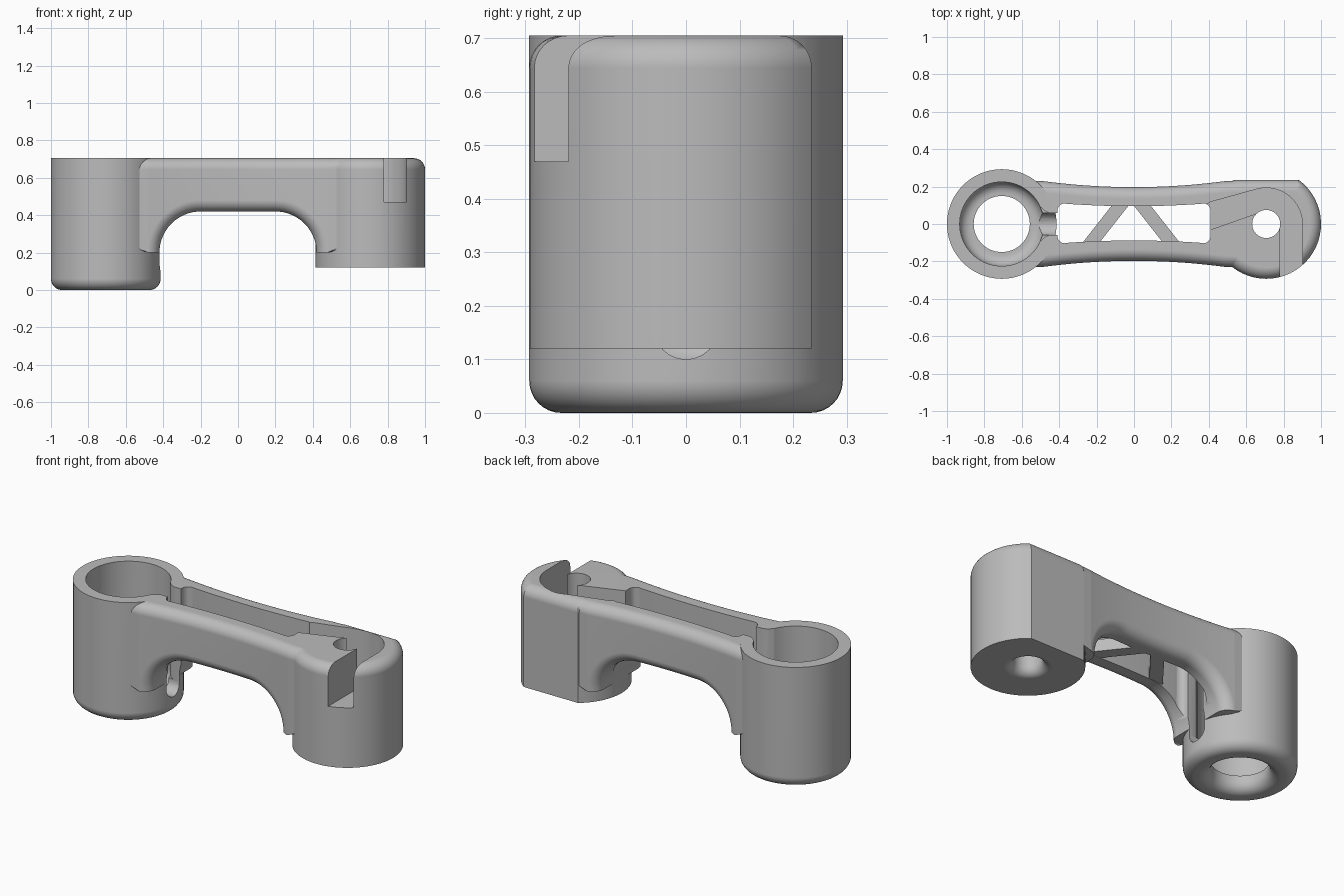
import bpy, bmesh
from math import sin, cos, pi, asin, radians
from mathutils import Vector

if "Cube" in bpy.data.objects:
    bpy.data.objects.remove(bpy.data.objects["Cube"], do_unlink=True)

H = 0.705        # overall height
R = 0.293        # boss radius
CX = 0.707       # boss centre distance
FIL = 0.06       # fillet radius
BASE = 0.12      # underside of the right boss

grey = bpy.data.materials.new("plain grey")
grey.use_nodes = True
grey.diffuse_color = (0.5, 0.5, 0.5, 1)
grey.node_tree.nodes["Principled BSDF"].inputs["Base Color"].default_value = (0.5, 0.5, 0.5, 1)


def finish(name, bm):
    bmesh.ops.recalc_face_normals(bm, faces=bm.faces[:])
    mesh = bpy.data.meshes.new(name)
    bm.to_mesh(mesh)
    bm.free()
    mesh.materials.append(grey)
    ob = bpy.data.objects.new(name, mesh)
    bpy.context.scene.collection.objects.link(ob)
    return ob


def arc(cx, cy, r, a0, a1, n=8):
    angles = [radians(a0 + (a1 - a0) * i / n) for i in range(n + 1)]
    return [(cx + r * cos(a), cy + r * sin(a)) for a in angles]


def prism(name, pts, lo, hi, along_x=False, round_top=0):
    """Extrude a flat outline along z, or along x when it is given as (y, z)."""
    def place(p, h):
        return (h, p[0], p[1]) if along_x else (p[0], p[1], h)
    bm = bmesh.new()
    a = [bm.verts.new(place(p, lo)) for p in pts]
    b = [bm.verts.new(place(p, hi)) for p in pts]
    bm.faces.new(a)
    top = bm.faces.new(b)
    for i in range(len(pts)):
        j = (i + 1) % len(pts)
        bm.faces.new((a[i], a[j], b[j], b[i]))
    bmesh.ops.recalc_face_normals(bm, faces=bm.faces[:])
    if round_top:
        bmesh.ops.bevel(bm, geom=list(top.edges), offset=round_top, segments=8,
                        profile=0.5, affect='EDGES')
    return finish(name, bm)


def lathe(name, profile, cx, steps=72):
    bm = bmesh.new()
    vs = [bm.verts.new((cx + r, 0, z)) for r, z in profile]
    es = [bm.edges.new(pair) for pair in zip(vs, vs[1:])]
    bmesh.ops.spin(bm, geom=vs + es, cent=(cx, 0, 0), axis=(0, 0, 1),
                   angle=2 * pi, steps=steps, use_duplicate=False)
    bmesh.ops.remove_doubles(bm, verts=bm.verts[:], dist=1e-5)
    return finish(name, bm)


def combine(target, other, op):
    other.hide_render = True
    mod = target.modifiers.new(op.lower(), 'BOOLEAN')
    mod.operation = op
    mod.solver = 'EXACT'
    mod.object = other
    bpy.context.view_layer.objects.active = target
    bpy.ops.object.modifier_apply(modifier=mod.name)
    bpy.data.objects.remove(other, do_unlink=True)


def arm_width(x):
    return min(0.197 + 0.037 * (x / 0.52) ** 2, 0.234)


# Arched arm: rounded sections lofted along the arch (x, z, normal x, normal z)
half = [(-0.6, 0.2, 0, 1)]
for nx, nz in arc(0, 0, 1, 180, 90, 16):
    half.append((-0.2 + 0.22 * nx, 0.2 + 0.22 * nz, nx, nz))
half += [(x, 0.42, 0, 1) for x in (-0.15, -0.1, -0.05)]
stations = half + [(0, 0.42, 0, 1)] + [(-x, z, -nx, nz) for x, z, nx, nz in reversed(half)]

bm = bmesh.new()
rings = []
for bx, bz, nx, nz in stations:
    side = []
    for c, s in arc(0, 0, 1, -90, 0):
        x = bx + nx * FIL * (1 + s)
        side.append(Vector((x, arm_width(x) - FIL * (1 - c), bz + nz * FIL * (1 + s))))
    tx = bx + nx * FIL
    for c, s in arc(0, 0, 1, 0, 90):
        side.append(Vector((tx, arm_width(tx) - FIL * (1 - c), H - FIL * (1 - s))))
    other = [Vector((p.x, -p.y, p.z)) for p in reversed(side)]
    rings.append([bm.verts.new(p) for p in side + other])
for a, b in zip(rings, rings[1:]):
    for i in range(len(a)):
        j = (i + 1) % len(a)
        bm.faces.new((a[i], a[j], b[j], b[i]))
bm.faces.new(rings[0])
bm.faces.new(rings[-1])
body = finish("link_body", bm)

# Left boss with a rounded foot
left = lathe("left_boss", [(0, 0)] + arc(R - FIL, FIL, FIL, -90, 0) + [(R, H), (0, H)], -CX)
combine(body, left, 'UNION')

# Right boss with a flat back and a rounded top rim
chord = asin(0.235 / R) * 180 / pi
right = prism("right_boss", arc(CX, 0, R, 180 - chord, 360 + chord, 44), BASE, H, round_top=FIL)
combine(body, right, 'UNION')

# Stepped bore in the left boss
bore = lathe("bore_cutter", [(0, -0.02), (0.212, -0.02)] + arc(0.21, FIL, FIL, 270, 180)
             + [(0.15, 0.09)] + arc(0.165, 0.15, FIL, -90, 0) + [(0.225, 0.8), (0, 0.8)], -CX)
combine(body, bore, 'DIFFERENCE')

# Pin hole in the right boss, flared at the bottom
pin = lathe("pin_hole_cutter", [(0, 0.1), (0.127, 0.1)] + arc(0.125, 0.17, 0.05, 270, 180)
            + [(0.075, 0.8), (0, 0.8)], CX, 48)
combine(body, pin, 'DIFFERENCE')

# Long window between the two side walls
xs = [-0.36 + 0.04 * i for i in range(19)]
upper = [(x, 0.095 + 0.1 * x * x) for x in xs]
lower = [(x, -0.088 - 0.1 * x * x) for x in reversed(xs)]
outline = (arc(-0.37, 0.07, 0.04, 180, 90, 6) + upper + arc(0.37, 0.07, 0.04, 90, 0, 6)
           + arc(0.37, -0.063, 0.04, 0, -90, 6) + lower + arc(-0.37, -0.063, 0.04, 270, 180, 6))
combine(body, prism("window_cutter", outline, -0.1, 0.8), 'DIFFERENCE')

# Slot from the bore to the window, flared towards the bore
slot = prism("slot_cutter", [(0.06, 0.8), (-0.06, 0.8)] + arc(0, 0.16, 0.06, 180, 360, 12),
             -0.53, -0.395, along_x=True)
combine(body, slot, 'DIFFERENCE')
flare = prism("flare_cutter", [(-0.51, -0.1), (-0.48, -0.072), (-0.455, -0.059),
                               (-0.455, 0.059), (-0.48, 0.072), (-0.51, 0.1)], 0.165, 0.82)
combine(body, flare, 'DIFFERENCE')

# Hooked channel on top of the right boss, opening to the front
channel = [(0.78, -0.4), (0.9, -0.4)] + arc(CX, 0, 0.193, 0, 106, 20) + [
    (0.41, 0.118), (0.38, 0.1), (0.38, -0.04), (0.41, -0.03), (0.66, 0.058), (0.78, 0)]
combine(body, prism("channel_cutter", channel, 0.47, 0.85), 'DIFFERENCE')

# Pair of slanted ribs across the window
rib = [(-0.1, 0.11), (-0.01, 0.11), (-0.175, -0.1), (-0.265, -0.1)]
parts = [body,
         prism("left_rib", [(x - 0.01, y) for x, y in rib], 0.421, 0.49),
         prism("right_rib", [(-0.02 - x, y) for x, y in rib], 0.421, 0.49)]

# Smooth shading with crisp edges
for ob in parts:
    bpy.ops.object.select_all(action='DESELECT')
    ob.select_set(True)
    bpy.context.view_layer.objects.active = ob
    bpy.ops.object.shade_smooth_by_angle(angle=radians(30))
    normals = ob.modifiers.new("even_normals", 'WEIGHTED_NORMAL')
    normals.keep_sharp = True
